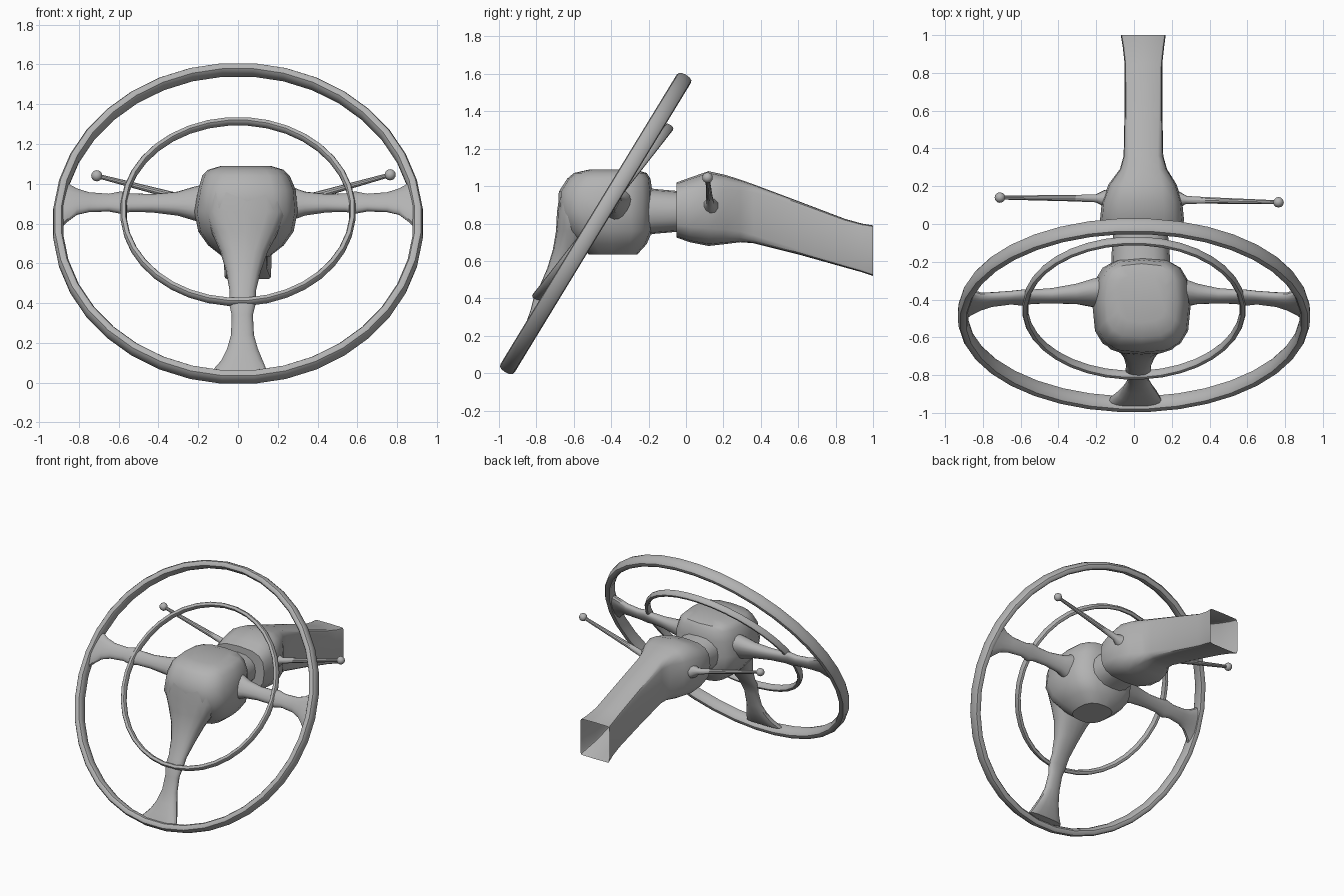
import bpy, bmesh
from math import cos, sin, pi, radians
from mathutils import Vector

cube = bpy.data.objects.get("Cube")
if cube:
    bpy.data.objects.remove(cube)

grey = bpy.data.materials.new("warm grey")
grey.use_nodes = True
COLOUR = (0.45, 0.45, 0.45, 1)
grey.diffuse_color = COLOUR
grey.node_tree.nodes["Principled BSDF"].inputs["Base Color"].default_value = COLOUR

X, Y, Z = Vector((1, 0, 0)), Vector((0, 1, 0)), Vector((0, 0, 1))


def finish(name, bm, angle=35):
    bmesh.ops.recalc_face_normals(bm, faces=bm.faces)
    mesh = bpy.data.meshes.new(name)
    bm.to_mesh(mesh)
    bm.free()
    mesh.materials.append(grey)
    obj = bpy.data.objects.new(name, mesh)
    bpy.context.collection.objects.link(obj)
    bpy.ops.object.select_all(action='DESELECT')
    obj.select_set(True)
    bpy.context.view_layer.objects.active = obj
    bpy.ops.object.shade_smooth_by_angle(angle=radians(angle))
    return obj


def section(centre, a, b, power=2, count=16):
    """Superellipse outline around a centre, spanned by half-axes a and b."""
    def f(v):
        return (1 if v > 0 else -1) * abs(v) ** (2 / power) if abs(v) > 1e-6 else 0
    return [centre + a * f(cos(2 * pi * i / count)) + b * f(sin(2 * pi * i / count))
            for i in range(count)]


def loft(name, rings, closed=False, cap_end=True, angle=35):
    bm = bmesh.new()
    loops = [[bm.verts.new(p) for p in ring] for ring in rings]
    pairs = list(zip(loops, loops[1:])) + ([(loops[-1], loops[0])] if closed else [])
    for lo, hi in pairs:
        n = len(lo)
        for i in range(n):
            j = (i + 1) % n
            bm.faces.new((lo[i], lo[j], hi[j], hi[i]))
    if not closed:
        bm.faces.new(loops[0])
        if cap_end:
            bm.faces.new(loops[-1])
    return finish(name, bm, angle)


def box_loft(name, axis, a, b, rows, **options):
    """Loft along an axis from rows of (position, a min, a max, b min, b max, power)."""
    rings = [section(axis * p + a * (a0 + a1) / 2 + b * (b0 + b1) / 2,
                     a * (a1 - a0) / 2, b * (b1 - b0) / 2, power)
             for p, a0, a1, b0, b1, power in rows]
    return loft(name, rings, **options)


def ring(name, centre, up, radius, radial, axial, segments):
    """Closed hoop through the x axis and a tilted up direction."""
    up = up.normalized()
    normal = X.cross(up)
    rings = []
    for i in range(segments):
        t = 2 * pi * (i + 0.5) / segments
        out = X * cos(t) + up * sin(t)
        rings.append(section(centre + out * radius, out * radial, normal * axial, 2.6, 12))
    return loft(name, rings, closed=True, angle=40)


# Steering wheel hoops
tilt = Vector((0, 0.52, 0.854)).normalized()
normal = X.cross(tilt)
ring("outer_rim", Vector((0, -0.483, 0.8)), tilt, 0.907, 0.027, 0.044, 36)
ring("horn_ring", Vector((0, -0.445, 0.86)), Vector((0, 0.616, 0.788)), 0.577, 0.016, 0.025, 36)

# Hub, a rounded block with its front leaning back below
box_loft("hub", Z, X, Y, [
    (1.088, -0.09, 0.17, -0.52, -0.27, 3),
    (1.07, -0.15, 0.23, -0.60, -0.21, 3),
    (1.04, -0.18, 0.26, -0.635, -0.19, 3),
    (0.97, -0.20, 0.29, -0.68, -0.18, 3),
    (0.86, -0.22, 0.30, -0.685, -0.18, 3),
    (0.76, -0.20, 0.28, -0.64, -0.18, 3),
    (0.69, -0.15, 0.23, -0.58, -0.21, 2.8),
    (0.635, -0.08, 0.16, -0.52, -0.26, 2.6)])

# Lower spoke flowing out of the hub front
box_loft("lower_spoke", Z, X, Y, [
    (0.965, -0.15, 0.23, -0.675, -0.45, 3),
    (0.86, -0.17, 0.25, -0.69, -0.45, 2.8),
    (0.76, -0.135, 0.205, -0.695, -0.48, 2.6),
    (0.66, -0.09, 0.15, -0.712, -0.55, 2.4),
    (0.56, -0.06, 0.115, -0.742, -0.62, 2.3),
    (0.46, -0.042, 0.09, -0.785, -0.70, 2.2),
    (0.40, -0.045, 0.09, -0.815, -0.745, 2.2),
    (0.34, -0.032, 0.075, -0.83, -0.77, 2.2),
    (0.24, -0.035, 0.08, -0.865, -0.80, 2.2),
    (0.17, -0.055, 0.10, -0.90, -0.83, 2.4),
    (0.11, -0.085, 0.125, -0.94, -0.86, 2.6),
    (0.06, -0.13, 0.145, -0.965, -0.90, 3)])

# Side spokes: rows of (distance out, y, z, half height, half thickness)
profile = [(0.12, -0.36, 0.89, 0.13, 0.08), (0.24, -0.365, 0.90, 0.09, 0.065),
           (0.32, -0.37, 0.90, 0.062, 0.048), (0.44, -0.38, 0.902, 0.048, 0.035),
           (0.54, -0.385, 0.905, 0.05, 0.03), (0.59, -0.39, 0.905, 0.062, 0.03),
           (0.65, -0.39, 0.905, 0.048, 0.028), (0.75, -0.40, 0.907, 0.055, 0.028),
           (0.81, -0.41, 0.91, 0.075, 0.03), (0.86, -0.415, 0.905, 0.115, 0.032),
           (0.892, -0.42, 0.90, 0.15, 0.032)]
for name, side, shift in (("left_spoke", 1, 0.035), ("right_spoke", -1, -0.035)):
    rings = []
    for d, y, z, h, t in profile:
        # the hub sits slightly to the left, so the inner ends follow it
        x = side * d + 0.045 * max(0, 1 - d / 0.5)
        rings.append(section(Vector((x, y, z)), tilt * h, normal * t, 2.3))
    loft(name, rings)

# Neck between the hub and the column
box_loft("neck", Y, X, Z, [
    (-0.22, -0.12, 0.19, 0.735, 0.995, 2.4),
    (-0.17, -0.12, 0.19, 0.745, 0.985, 2.4),
    (0.0, -0.105, 0.175, 0.76, 0.97, 2.4)])

# Column housing, rounded at the head and square at its open rear end
box_loft("column_housing", Y, X, Z, [
    (-0.05, -0.165, 0.25, 0.725, 1.02, 3),
    (0.02, -0.18, 0.265, 0.70, 1.045, 3),
    (0.12, -0.17, 0.255, 0.68, 1.08, 3),
    (0.21, -0.135, 0.225, 0.69, 1.06, 3.5),
    (0.29, -0.075, 0.175, 0.70, 1.035, 4.5),
    (0.36, -0.055, 0.155, 0.695, 1.01, 6),
    (0.60, -0.05, 0.15, 0.635, 0.92, 9),
    (0.85, -0.05, 0.15, 0.565, 0.825, 12),
    (0.94, -0.06, 0.16, 0.54, 0.80, 14),
    (1.0, -0.07, 0.168, 0.52, 0.79, 16)], cap_end=False)

# Stalks with a flared boot and a round knob
for name, base, tip in (("left_stalk", (0.19, 0.13, 0.885), (0.765, 0.115, 1.045)),
                        ("right_stalk", (-0.11, 0.135, 0.885), (-0.71, 0.14, 1.04))):
    base, tip = Vector(base), Vector(tip)
    along = (tip - base).normalized()
    a = along.cross(Y).normalized()
    b = along.cross(a)
    length = (tip - base).length
    rows = [(0, 0.055), (0.08, 0.045), (0.15, 0.022), (0.35, 0.018), (1, 0.011)]
    loft(name, [section(base + along * length * f, a * r, b * r, 2, 10) for f, r in rows])
    bm = bmesh.new()
    bmesh.ops.create_uvsphere(bm, u_segments=12, v_segments=8, radius=0.028)
    bmesh.ops.translate(bm, verts=bm.verts, vec=tip)
    finish(name + "_knob", bm, 60)
